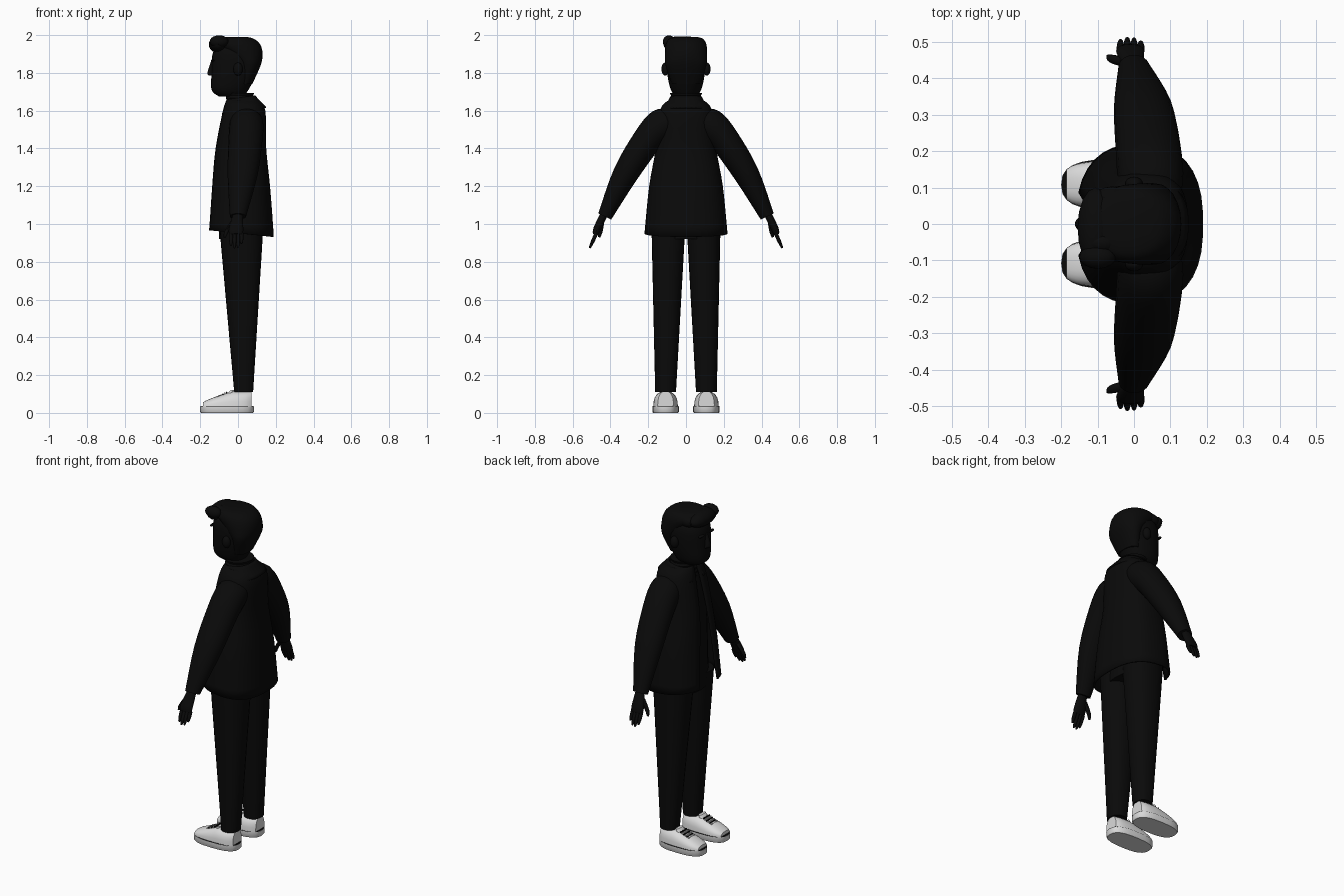
import bpy, bmesh, math
from mathutils import Vector

cube = bpy.data.objects.get("Cube")
if cube:
    bpy.data.objects.remove(cube, do_unlink=True)


def material(name, shade):
    mat = bpy.data.materials.new(name)
    mat.use_nodes = True
    colour = (shade, shade, shade, 1)
    mat.diffuse_color = colour
    mat.node_tree.nodes["Principled BSDF"].inputs["Base Color"].default_value = colour
    return mat


BLACK = material("black", 0.003)
WHITE = material("shoe_white", 0.7)


def finish(name, bm, mat):
    """Turn a bmesh into a smooth shaded object with sharp creases."""
    bmesh.ops.recalc_face_normals(bm, faces=bm.faces)
    mesh = bpy.data.meshes.new(name)
    bm.to_mesh(mesh)
    bm.free()
    mesh.shade_smooth()
    mesh.set_sharp_from_angle(angle=math.radians(40))
    mesh.materials.append(mat)
    part = bpy.data.objects.new(name, mesh)
    bpy.context.collection.objects.link(part)
    return part


def smooth(keys, steps=4):
    """Resample key tuples along a spline that passes through all of them."""
    keys = [Vector(key) for key in keys]
    last = len(keys) - 1
    result = []
    for i in range(last):
        before, start, end, after = keys[max(i - 1, 0)], keys[i], keys[i + 1], keys[min(i + 2, last)]
        slope_in, slope_out = (end - before) / 2, (after - start) / 2
        for step in range(steps):
            t = step / steps
            ease = t * t * (3 - 2 * t)
            result.append(start.lerp(end, ease) + slope_in * t * (1 - t) ** 2
                          - slope_out * t * t * (1 - t))
    return result + [keys[last]]


def rounded(value, exponent):
    return math.copysign(abs(value) ** (2 / exponent), value)


def loft(name, rings, mat=BLACK, sides=24, exponent=2, floor=0, gap=None):
    """Skin rings of (centre, U, V); gap(z) leaves an opening around the front."""
    bm = bmesh.new()
    rows = []
    for centre, u, v in rings:
        opening = gap(centre[2]) if gap else 0
        span = 2 * (math.pi - opening) / (sides - 1 if gap else sides)
        row = []
        for k in range(sides):
            angle = math.pi + opening + span * k
            point = (Vector(centre) + Vector(u) * rounded(math.cos(angle), exponent)
                     + Vector(v) * rounded(math.sin(angle), exponent))
            point.z = max(point.z, floor)
            row.append(bm.verts.new(point))
        rows.append(row)
    for lower, upper in zip(rows, rows[1:]):
        for k in range(sides - 1 if gap else sides):
            n = (k + 1) % sides
            bm.faces.new((lower[k], lower[n], upper[n], upper[k]))
    if not gap:
        bm.faces.new(rows[0])
        bm.faces.new(rows[-1])
    return finish(name, bm, mat)


def level(z, front, back, half_width, y=0, tilt=0):
    """Horizontal ring, optionally lower at the back than at the front."""
    radius = (back - front) / 2
    return ((front + back) / 2, y, z), (radius, 0, -tilt * radius), (0, half_width, 0)


def stack(name, keys, exponent=2, y=0):
    return loft(name, [level(*key, y=y) for key in smooth(keys)], exponent=exponent)


def garment(name, keys, tilt, gap):
    """Thin cloth shell that is open down the front."""
    rings = [level(*key, tilt=tilt(key[0])) for key in smooth(keys)]
    cloth = loft(name, rings, sides=32, exponent=2.5, gap=gap)
    cloth.modifiers.new("cloth_thickness", "SOLIDIFY").thickness = 0.01


def limb(name, keys, side, sides=16):
    """Tube through (x, y, z, depth, radius) keys, mirrored by side."""
    points = smooth(keys)
    rings = []
    for i, (x, y, z, depth, radius) in enumerate(points):
        ahead = points[min(i + 1, len(points) - 1)] - points[max(i - 1, 0)]
        along = Vector((0, ahead[1] * side, ahead[2])).normalized()
        across = (0, -along.z * radius, along.y * radius)
        rings.append(((x, y * side, z), (depth, 0, 0), across))
    loft(name, rings, sides=sides)


def ball(name, place, size):
    bm = bmesh.new()
    bmesh.ops.create_uvsphere(bm, u_segments=16, v_segments=10, radius=1)
    bmesh.ops.scale(bm, vec=size, verts=bm.verts)
    bmesh.ops.translate(bm, vec=place, verts=bm.verts)
    finish(name, bm, BLACK)


# Shirt and open jacket, longer at the back
stack("shirt", [(0.92, -0.1, 0.13, 0.17), (1.4, -0.1, 0.13, 0.14), (1.6, -0.06, 0.12, 0.12)])
garment("jacket",
        [(0.95, -0.16, 0.19, 0.22), (1.2, -0.14, 0.17, 0.195), (1.4, -0.12, 0.15, 0.16),
         (1.6, -0.08, 0.145, 0.14), (1.66, -0.06, 0.1, 0.085)],
        tilt=lambda z: max(0, 1.05 - z), gap=lambda z: 0.1 + (1.6 - z) / 3)

# Folded collar and ribbed high neck
garment("collar", [(1.6, -0.09, 0.15, 0.12), (1.67, -0.06, 0.09, 0.085)],
        tilt=lambda z: -0.15, gap=lambda z: 0.3)
neck = []
for i in range(10):
    bulge = 0.005 * (i % 2)
    neck.append(level(1.58 + i / 80, -0.06 - bulge, 0.08 + bulge, 0.08 + bulge))
loft("high_neck", neck)

# Head with nose, ears and brows
stack("head", [(1.675, -0.1, 0.03, 0.05), (1.71, -0.14, 0.055, 0.08),
               (1.8, -0.14, 0.1, 0.1), (1.9, -0.135, 0.115, 0.105), (1.96, -0.1, 0.09, 0.08)], 2.3)
stack("nose", [(1.785, -0.15, -0.12, 0.02), (1.8, -0.162, -0.12, 0.02), (1.87, -0.14, -0.12, 0.01)])
for side, hand in ((-1, "left"), (1, "right")):
    ball(hand + "_ear", (0, 0.11 * side, 1.82), (0.025, 0.02, 0.035))
    ball(hand + "_eyebrow", (-0.134, side / 22, 1.865), (0.01, 0.025, 0.007))

# Hair cap with a quiff swept to one side
stack("hair", [(1.74, 0, 0.075, 0.075), (1.84, 0, 0.12, 0.108), (1.9, -0.06, 0.13, 0.112),
               (1.95, -0.12, 0.118, 0.108), (1.98, -0.11, 0.085, 0.09), (1.99, -0.09, 0.05, 0.06)], 2.2)
ball("quiff", (-0.105, -0.01, 1.95), (0.05, 0.11, 0.044))
for i in range(5):
    ball(f"hair_tuft_{i + 1}", (-0.1 + i / 100, -0.09 + i / 25, 1.966 - i / 200), (0.05, 0.033, 0.033))

# Sole outline shared by the sole and its seam
def outline(z, inset, y):
    return level(z, inset - 0.2, 0.084 - inset, 0.07 - inset, y)


for side, hand in ((-1, "left"), (1, "right")):
    # Sleeve
    limb(hand + "_sleeve", [
        (0.045, 0.07, 1.55, 0.08, 0.06), (0.045, 0.125, 1.525, 0.09, 0.088),
        (0.04, 0.2, 1.45, 0.09, 0.079), (0.025, 0.32, 1.265, 0.08, 0.067),
        (0, 0.43, 1.04, 0.043, 0.038)], side, sides=20)

    # Hand, with fingers tapering along a shared direction
    limb(hand + "_palm", [(0, 0.43, 1.06, 0.025, 0.02), (-0.01, 0.47, 0.975, 0.038, 0.02),
                          (-0.01, 0.48, 0.945, 0.036, 0.014)], side)
    for i, length in enumerate((0.065, 0.078, 0.075, 0.055)):
        x = -0.037 + i * 0.0185
        finger = []
        for t in (0, 0.5, 0.9, 1):
            radius = 0.01 * math.sqrt(1.1 - t ** 4)
            finger.append((x, 0.475 + t * length * 0.45, 0.95 - t * length, radius, radius))
        limb(f"{hand}_finger_{i + 1}", finger, side, sides=10)
    limb(hand + "_thumb", [(-0.025, 0.445, 1.015, 0.014, 0.014), (-0.06, 0.453, 0.96, 0.012, 0.012),
                           (-0.07, 0.46, 0.93, 0.006, 0.006)], side, sides=10)

    # Tapered trouser leg
    y = 0.108 * side
    leg = [level(0.11, -0.02, 0.08, 0.055, y), level(1, -0.1, 0.135, 0.09, 0.093 * side)]
    loft(hand + "_trouser_leg", leg, exponent=2.3)

    # Shoe sole and seam
    sole = [outline(0, 0.004, y), outline(0.006, 0, y), outline(0.034, 0, y)]
    loft(hand + "_sole", sole, WHITE, exponent=2.7)
    seam = [outline(z, 0.001, y) for z in (0.033, 0.036)]
    loft(hand + "_sole_seam", seam, exponent=2.7)

    # Shoe upper rising from the toe to the ankle
    upper = []
    for i in range(1, 20):
        t = i / 20
        width = 0.065 * (1 - abs(2 * t - 1) ** 3) ** (1 / 3)
        height = 0.01 + 0.07 * min(1, t / 0.6) ** 0.7
        upper.append(((-0.2 + 0.285 * t, y, 0.034), (0, width, 0), (0, 0, height)))
    loft(hand + "_shoe_upper", upper, WHITE, exponent=2.5, floor=0.034)
    tongue = [level(0.085, -0.075, -0.03, 0.03, y), level(0.12, -0.04, -0.022, 0.03, y)]
    loft(hand + "_shoe_tongue", tongue, WHITE, exponent=2.5)

    # Laces with dark gaps between them
    for i in range(6):
        x, z = -0.11 + i / 100, 0.085 + i / 220
        lace = [((x, y + end, z), (0.004, 0, 0), (0, 0, 0.005)) for end in (-0.028, 0.028)]
        part = "lace_gap" if i % 2 else "lace"
        loft(f"{hand}_{part}_{i // 2 + 1}", lace, BLACK if i % 2 else WHITE, sides=8)
